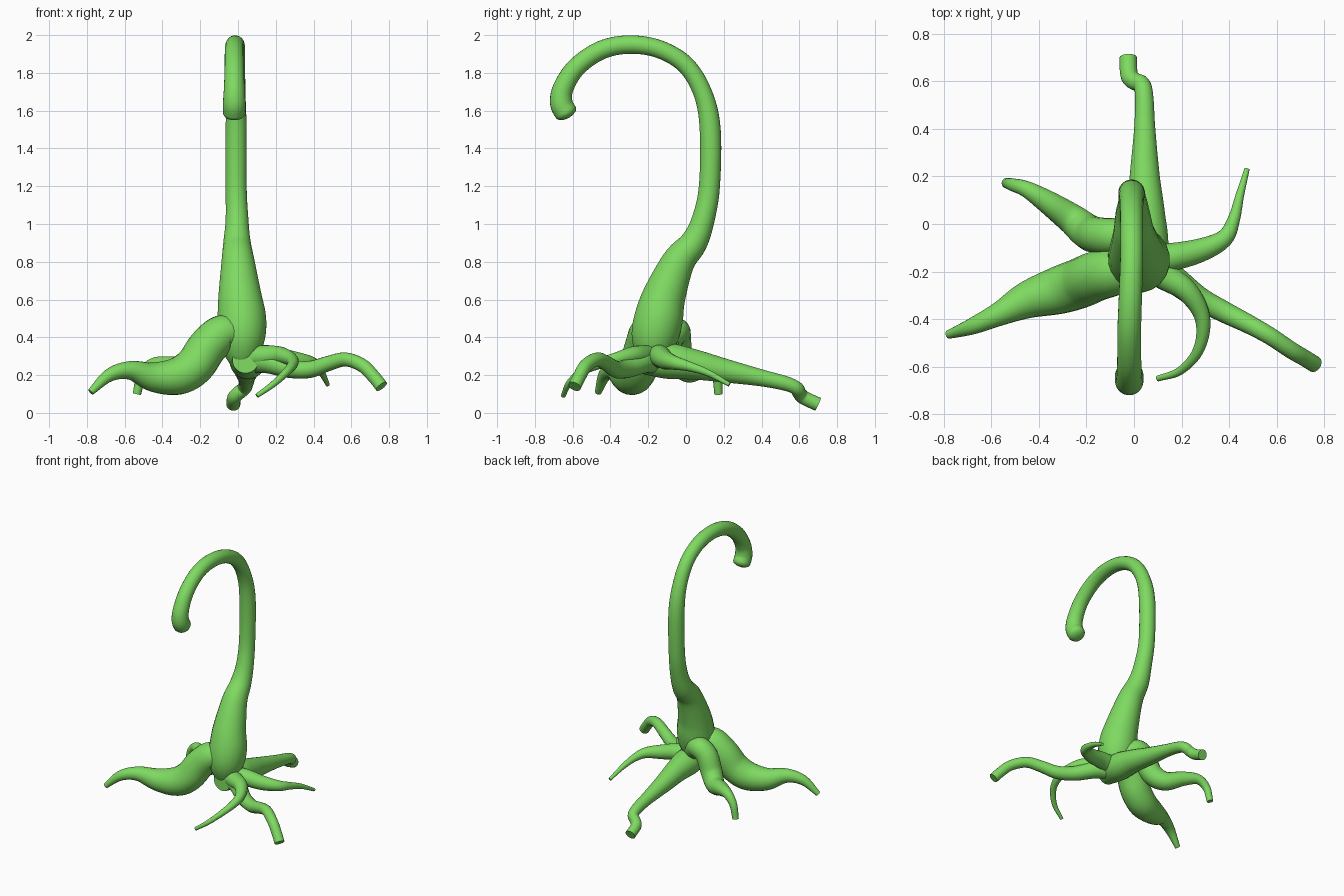
import bpy, bmesh, math
from mathutils import Vector

green = bpy.data.materials.new("leaf green")
green.diffuse_color = (0.21, 0.70, 0.12, 1)

SIDES, STEPS = 20, 6


def spline(points):
    """Catmull-Rom samples of (x, y, z, radius) points."""
    p = [Vector(q) for q in points]
    p = [2 * p[0] - p[1]] + p + [2 * p[-1] - p[-2]]
    out = []
    for i in range(1, len(p) - 2):
        a, b, c, d = p[i - 1:i + 3]
        for s in range(STEPS):
            t = s / STEPS
            out.append(0.5 * (2 * b + (c - a) * t + (2 * a - 5 * b + 4 * c - d) * t ** 2
                              + (3 * b - a - 3 * c + d) * t ** 3))
    return out + [p[-2]]


def tube(name, points, bevel=0.0):
    """Closed tapering tube; bevel softens the far end."""
    path = spline(points)
    pos = [q.to_3d() for q in path]
    rad = [q[3] for q in path]
    tangents = [(pos[min(i + 1, len(pos) - 1)] - pos[max(i - 1, 0)]).normalized()
                for i in range(len(pos))]
    if bevel:
        end, t, r = pos[-1], tangents[-1], rad[-1]
        for a in (30, 60, 80):
            pos.append(end + t * bevel * math.sin(math.radians(a)))
            rad.append(r * math.cos(math.radians(a)))
            tangents.append(t)
    bm = bmesh.new()
    u = tangents[0].orthogonal()
    rings = []
    for c, r, t in zip(pos, rad, tangents):
        u = (u - t * u.dot(t)).normalized()
        v = t.cross(u)
        rings.append([bm.verts.new(c + r * (u * math.cos(k) + v * math.sin(k)))
                      for k in (2 * math.pi * j / SIDES for j in range(SIDES))])
    for a, b in zip(rings, rings[1:]):
        for j in range(SIDES):
            k = (j + 1) % SIDES
            bm.faces.new((a[j], a[k], b[k], b[j]))
    bm.faces.new(rings[0][::-1])
    bm.faces.new(rings[-1])
    bmesh.ops.recalc_face_normals(bm, faces=bm.faces)
    mesh = bpy.data.meshes.new(name)
    bm.to_mesh(mesh)
    bm.free()
    mesh.materials.append(green)
    obj = bpy.data.objects.new(name, mesh)
    bpy.context.collection.objects.link(obj)
    bpy.ops.object.select_all(action='DESELECT')
    obj.select_set(True)
    bpy.context.view_layer.objects.active = obj
    bpy.ops.object.shade_smooth_by_angle(angle=math.radians(40))


# Hooked stem with a swollen base
tube("stem", [
    (.02, -.17, .24, .05), (.02, -.17, .31, .095), (.02, -.165, .4, .125),
    (.02, -.145, .5, .13), (.01, -.115, .62, .115), (0, -.04, .8, .088),
    (-.005, .04, .9, .073), (-.005, .09, 1.02, .061), (-.01, .124, 1.2, .056),
    (-.01, .128, 1.5, .056), (-.01, .09, 1.69, .05), (-.01, 0, 1.84, .048),
    (-.01, -.14, 1.925, .048), (-.015, -.3, 1.95, .049), (-.02, -.45, 1.92, .05),
    (-.02, -.58, 1.83, .051), (-.02, -.65, 1.72, .055), (-.02, -.66, 1.64, .06),
    (-.02, -.635, 1.588, .06)], bevel=.03)

# Thick root on the front left
tube("front_left_root", [
    (0, -.18, .41, .085), (-.08, -.2, .42, .1), (-.16, -.22, .35, .105),
    (-.23, -.25, .25, .105), (-.32, -.28, .195, .1), (-.45, -.32, .19, .078),
    (-.57, -.38, .225, .05), (-.68, -.43, .2, .035), (-.78, -.465, .11, .018)])

# Bent root on the back left
tube("back_left_root", [
    (0, -.1, .38, .07), (-.07, -.055, .43, .075), (-.14, -.05, .385, .077),
    (-.19, -.035, .28, .075), (-.26, .02, .225, .065), (-.36, .09, .25, .05),
    (-.45, .145, .255, .035), (-.51, .165, .2, .027), (-.535, .172, .1, .022)])

# Straight back root with a kinked end
tube("back_root", [
    (.04, -.25, .28, .07), (.05, -.1, .275, .095), (.05, .05, .255, .08),
    (.045, .2, .225, .064), (.045, .4, .185, .045), (.043, .53, .155, .039),
    (.033, .585, .13, .037), (.003, .6, .105, .037), (-.02, .625, .08, .037),
    (-.025, .7, .045, .037)])

# Thin root sweeping to the back right
tube("back_right_root", [
    (.03, -.15, .28, .07), (.15, -.14, .3, .06), (.28, -.11, .28, .05),
    (.38, -.06, .265, .037), (.42, .02, .245, .026), (.445, .12, .21, .018),
    (.475, .23, .15, .011)])

# Long wavy root on the front right
tube("front_right_root", [
    (.03, -.15, .28, .07), (.15, -.22, .27, .06), (.27, -.31, .235, .05),
    (.38, -.37, .23, .045), (.48, -.42, .262, .04), (.57, -.47, .283, .037),
    (.66, -.53, .25, .036), (.72, -.565, .19, .035), (.76, -.59, .14, .035)])

# Slim root curling to the front
tube("curled_front_root", [
    (.02, -.15, .29, .07), (.13, -.22, .3, .058), (.22, -.28, .305, .047),
    (.28, -.37, .285, .035), (.29, -.46, .26, .028), (.26, -.55, .22, .022),
    (.19, -.62, .155, .017), (.1, -.65, .09, .012)])
